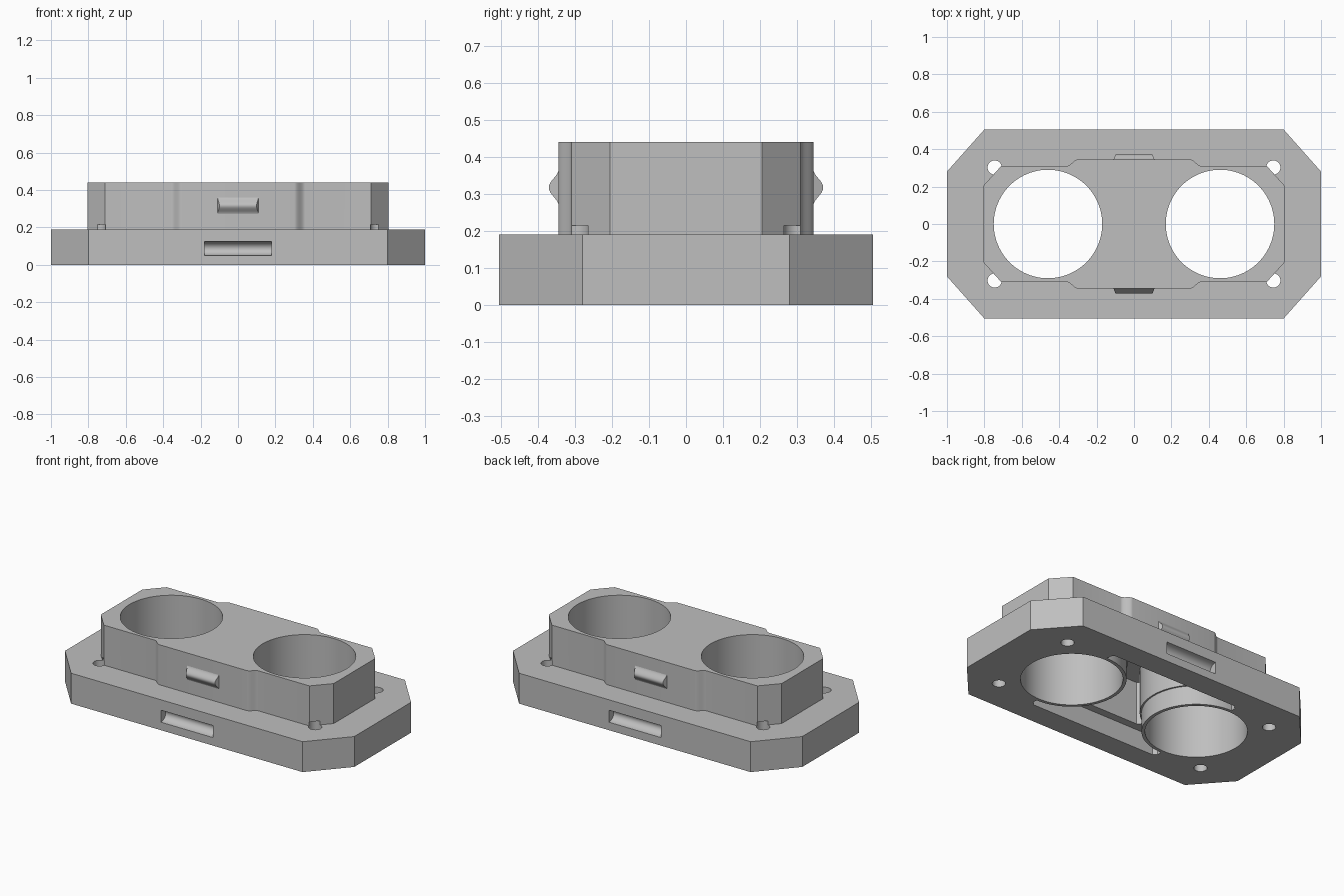
import bpy, bmesh, math
from mathutils import Matrix

if "Cube" in bpy.data.objects:
    bpy.data.objects.remove(bpy.data.objects["Cube"])

grey = bpy.data.materials.new("plain_grey")
grey.diffuse_color = (0.52, 0.52, 0.52, 1)
grey.use_nodes = True
grey.node_tree.nodes["Principled BSDF"].inputs["Base Color"].default_value = grey.diffuse_color


def make_object(name, bm):
    bmesh.ops.recalc_face_normals(bm, faces=bm.faces)
    mesh = bpy.data.meshes.new(name)
    bm.to_mesh(mesh)
    bm.free()
    mesh.materials.append(grey)
    obj = bpy.data.objects.new(name, mesh)
    bpy.context.collection.objects.link(obj)
    return obj


def prism(name, quarter, z0, z1):
    """Extrude an outline mirrored from its +x +y quarter (end to middle)."""
    right = [(x, -y) for x, y in reversed(quarter)] + quarter
    outline = right + [(-x, -y) for x, y in right]
    bm = bmesh.new()
    face = bm.faces.new([bm.verts.new((x, y, z0)) for x, y in outline])
    top = bmesh.ops.extrude_face_region(bm, geom=[face])["geom"]
    verts = [v for v in top if isinstance(v, bmesh.types.BMVert)]
    bmesh.ops.translate(bm, verts=verts, vec=(0, 0, z1 - z0))
    return make_object(name, bm)


def cylinder(name, x, y, r, z0, z1, sides=96):
    bm = bmesh.new()
    bmesh.ops.create_cone(bm, cap_ends=True, segments=sides, radius1=r, radius2=r,
                          depth=z1 - z0, matrix=Matrix.Translation((x, y, (z0 + z1) / 2)))
    return make_object(name, bm)


def combine(target, tool, operation):
    mod = target.modifiers.new("combine", "BOOLEAN")
    mod.operation, mod.solver, mod.object = operation, "EXACT", tool
    bpy.context.view_layer.objects.active = target
    bpy.ops.object.modifier_apply(modifier=mod.name)
    bpy.data.objects.remove(tool)


# Octagonal base plate
body = prism("holder_body", [(1, .28), (.8, .505)], 0, .19)

# Raised block with S-curved shoulders on its long sides
shoulder = [(.36 - .06 * t, .31 + .035 * (1 - math.cos(math.pi * t)) / 2)
            for t in [i / 10 for i in range(11)]]
block = prism("raised_block", [(.805, .205), (.71, .31)] + shoulder, .1, .44)
combine(body, block, "UNION")

# Hollow underside: a shallow wide recess and a deeper one, leaving tubes round the wells
for half_x, half_y, z0, z1, tube_r in ((.46, .36, -.1, .12, .31), (.30, .31, .11, .39, .32)):
    recess = prism("recess_cutter", [(half_x, half_y - .02), (half_x - .02, half_y)], z0, z1)
    for s in (-1, 1):
        combine(recess, cylinder("tube", .46 * s, 0, tube_r, -.3, .6), "DIFFERENCE")
    combine(body, recess, "DIFFERENCE")

# Two round wells straight through
for s in (-1, 1):
    combine(body, cylinder("well_cutter", .46 * s, .0, .29, -.2, .7), "DIFFERENCE")

# Corner screw holes, nicking the foot of the block
for sx in (-1, 1):
    for sy in (-1, 1):
        combine(body, cylinder("screw_cutter", .745 * sx, .302 * sy, .038, -.1, .215, 32),
                "DIFFERENCE")

# Rounded grooves in the long sides of the base
for s in (-1, 1):
    bm = bmesh.new()
    bmesh.ops.create_cone(bm, cap_ends=True, segments=32, radius1=.0375, radius2=.0375, depth=.36,
                          matrix=Matrix.Translation((0, .505 * s, .0875)) @ Matrix.Scale(1.3, 4, (0, 1, 0))
                          @ Matrix.Rotation(math.pi / 2, 4, "Y"))
    combine(body, make_object("groove_cutter", bm), "DIFFERENCE")

# Snap ridges: bell-shaped section with slightly tapered ends
ridges = []
for s, side in ((-1, "front"), (1, "back")):
    bm = bmesh.new()
    rings = []
    for end in (-1, 1):
        ring = []
        for i in range(17):
            t = i / 8 - 1
            out = .027 * (1 + math.cos(math.pi * t)) / 2
            ring.append(bm.verts.new((end * (.11 - .4 * out), s * (.344 + out), .317 + .05 * t)))
        rings.append(ring)
        bm.faces.new(ring)
    a, b = rings
    for i in range(17):
        j = (i + 1) % 17
        bm.faces.new((a[i], a[j], b[j], b[i]))
    ridges.append(make_object(side + "_snap_ridge", bm))

# Smooth curved walls, crisp edges elsewhere
for obj in [body] + ridges:
    bpy.ops.object.select_all(action="DESELECT")
    obj.select_set(True)
    bpy.context.view_layer.objects.active = obj
    bpy.ops.object.shade_smooth_by_angle(angle=math.radians(30))
